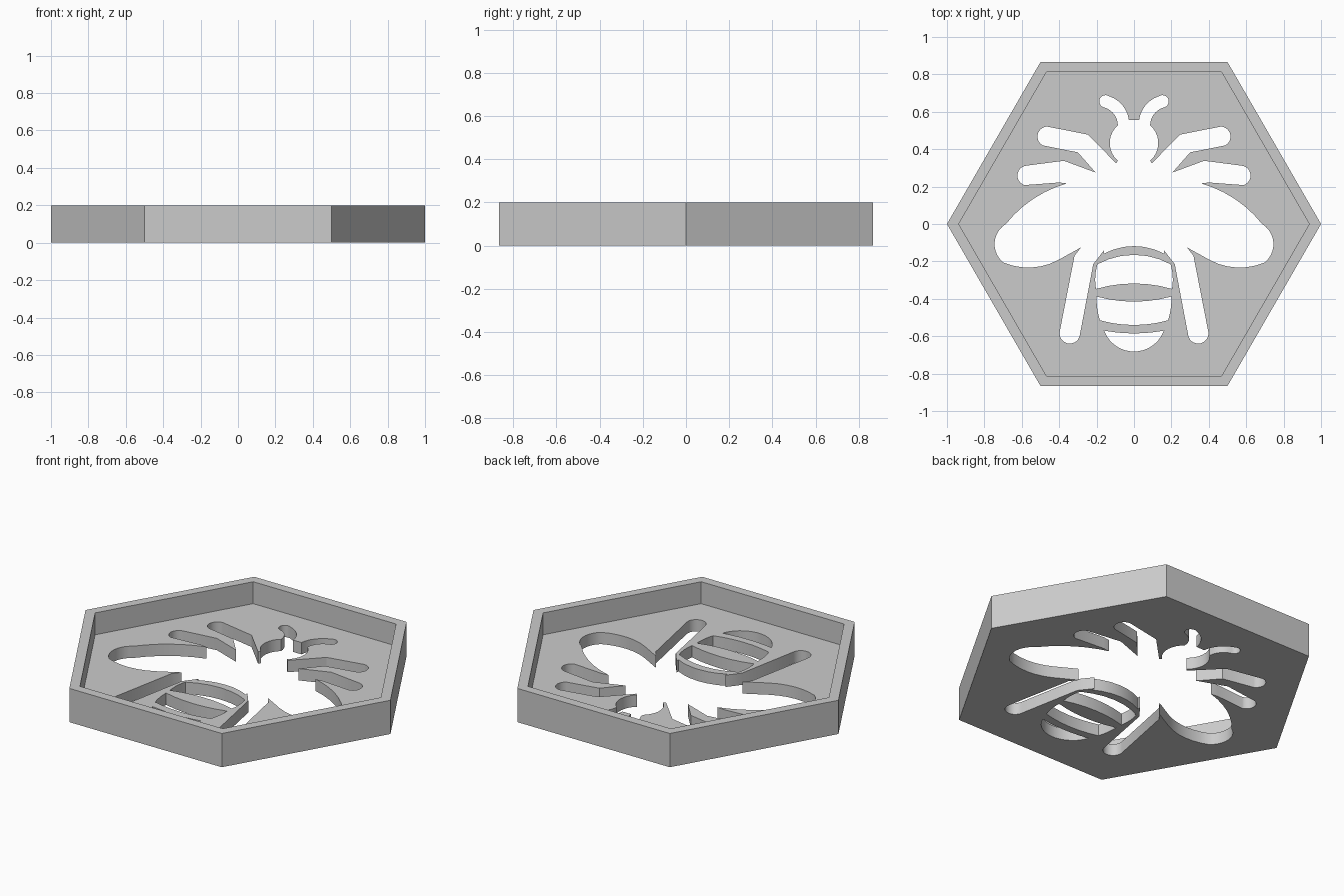
import bpy, bmesh, math
from mathutils import Vector

if "Cube" in bpy.data.objects:
    bpy.data.objects.remove(bpy.data.objects["Cube"])

HEIGHT, FLOOR, INNER = 0.2, 0.07, 0.937
A = True   # marks the middle point of a circular arc between its neighbours


def arc(a, m, b):
    """Points after a on the circle through a, m and b, up to but not including b."""
    a, m, b = Vector(a), Vector(m), Vector(b)
    u, v = m - a, b - a
    d = 2 * u.cross(v)
    c = a + Vector((v.y * u.length_squared - u.y * v.length_squared,
                    u.x * v.length_squared - v.x * u.length_squared)) / d
    start = math.atan2(*(a - c).yx)
    sweep = math.atan2(*(b - c).yx) - start
    sweep %= math.tau
    if d < 0:
        sweep -= math.tau
    steps = max(6, math.ceil(abs(sweep) / 0.2))
    r = (a - c).length
    return [(c.x + r * math.cos(start + sweep * i / steps),
             c.y + r * math.sin(start + sweep * i / steps)) for i in range(1, steps)]


def outline(right, bottom=None, top=None):
    """Closed outline from its right half, with optional arc middles on the axis."""
    path = list(right)
    if bottom is not None:
        path.append((0, bottom, A))
    path += [(-p[0],) + tuple(p[1:]) for p in reversed(right)]
    if top is not None:
        path.append((0, top, A))
    pts = []
    for i, p in enumerate(path):
        if len(p) == 3:
            pts += arc(path[i - 1][:2], p[:2], path[(i + 1) % len(path)][:2])
        else:
            pts.append(p)
    return pts


def hexagon(r):
    return [(r * math.cos(i * math.pi / 3), r * math.sin(i * math.pi / 3)) for i in range(6)]


# Insect silhouette: antenna, head, two front legs, wing, hind leg
silhouette = [
    (0.027, 0.555), (0.062, 0.635, A), (0.135, 0.684), (0.183, 0.668, A),
    (0.163, 0.624), (0.105, 0.585, A), (0.086, 0.527), (0.13, 0.43, A),
    (0.086, 0.338), (0.096, 0.325),
    (0.246, 0.478), (0.465, 0.521), (0.516, 0.465, A), (0.487, 0.42),
    (0.30, 0.383), (0.205, 0.275),
    (0.375, 0.338), (0.575, 0.312), (0.623, 0.255, A), (0.585, 0.208),
    (0.40, 0.222), (0.358, 0.217),
    (0.545, 0.13, A), (0.685, 0.0), (0.745, -0.12, A), (0.70, -0.205),
    (0.56, -0.233, A), (0.406, -0.193), (0.283, -0.125),
    (0.318, -0.17), (0.397, -0.575), (0.35, -0.639, A), (0.289, -0.59),
    (0.218, -0.215), (0.16, -0.14), (0.16, -0.158)]

holes = [
    outline(silhouette, bottom=-0.118),
    # Three striped openings of the abdomen
    outline([(0.195, -0.215), (0.207, -0.28, A), (0.203, -0.347)], -0.318, -0.165),
    outline([(0.2, -0.388), (0.196, -0.455, A), (0.182, -0.515)], -0.54, -0.415),
    outline([(0.16, -0.57)], -0.682, -0.585)]

bm = bmesh.new()


def loop(pts, z):
    vs = [bm.verts.new((x, y, z)) for x, y in pts]
    return vs, [bm.edges.new((vs[i - 1], vs[i])) for i in range(len(vs))]


def wall(a, b):
    for i in range(len(a[0])):
        bm.faces.new((a[0][i - 1], a[0][i], b[0][i], b[0][i - 1]))


def fill(loops):
    bmesh.ops.triangle_fill(bm, edges=[e for l in loops for e in l[1]],
                            use_beauty=True, normal=(0, 0, 1))


# Floor with the cut-outs
base = loop(hexagon(1), 0)
floor = loop(hexagon(INNER), FLOOR)
low = [loop(h, 0) for h in holes]
high = [loop(h, FLOOR) for h in holes]
fill([base] + low)
fill([floor] + high)
for a, b in zip(low, high):
    wall(a, b)

# Raised rim
rim_out, rim_in = loop(hexagon(1), HEIGHT), loop(hexagon(INNER), HEIGHT)
wall(base, rim_out)
wall(rim_out, rim_in)
wall(rim_in, floor)
bmesh.ops.recalc_face_normals(bm, faces=bm.faces)

mesh = bpy.data.meshes.new("hexagonal_tray")
bm.to_mesh(mesh)
bm.free()
tray = bpy.data.objects.new("hexagonal_tray", mesh)
bpy.context.collection.objects.link(tray)

# Plain grey
grey = bpy.data.materials.new("grey")
grey.use_nodes = True
grey.diffuse_color = (0.6, 0.6, 0.6, 1)
grey.node_tree.nodes["Principled BSDF"].inputs["Base Color"].default_value = (0.6, 0.6, 0.6, 1)
mesh.materials.append(grey)

bpy.ops.object.select_all(action='DESELECT')
tray.select_set(True)
bpy.context.view_layer.objects.active = tray
bpy.ops.object.shade_smooth_by_angle(angle=math.radians(30))
